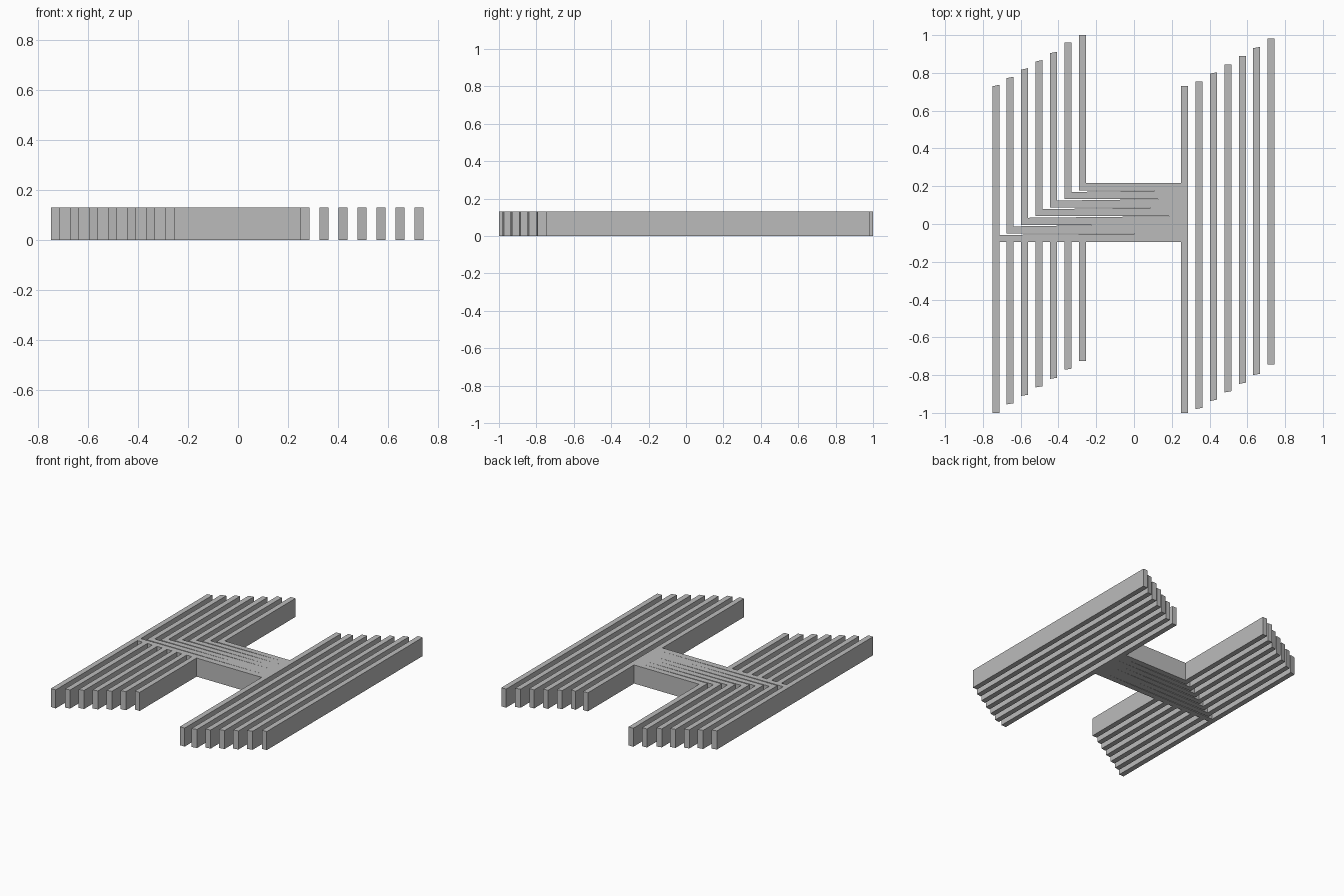
import bpy
import bmesh

HEIGHT = 0.13
WIDTH = 0.037      # thickness of every bar
PITCH = 0.0762     # spacing of the upright bars
ROW = 0.0455       # spacing of the crossbar rows
CROSS_BOTTOM = -0.095
CROSS_END = 0.25

cube = bpy.data.objects.get("Cube")
if cube:
    bpy.data.objects.remove(cube, do_unlink=True)

grey = bpy.data.materials.new("plain grey")
grey.use_nodes = True
COLOUR = (0.5, 0.5, 0.5, 1)
grey.diffuse_color = COLOUR
grey.node_tree.nodes["Principled BSDF"].inputs["Base Color"].default_value = COLOUR


def slab(name, outline):
    """Extrude a flat outline up to the common height."""
    bm = bmesh.new()
    face = bm.faces.new([bm.verts.new((x, y, 0)) for x, y in outline])
    up = bmesh.ops.extrude_face_region(bm, geom=[face])["geom"]
    bmesh.ops.translate(bm, vec=(0, 0, HEIGHT),
                        verts=[v for v in up if isinstance(v, bmesh.types.BMVert)])
    bmesh.ops.recalc_face_normals(bm, faces=bm.faces)
    mesh = bpy.data.meshes.new(name)
    bm.to_mesh(mesh)
    bm.free()
    mesh.materials.append(grey)
    bpy.context.collection.objects.link(bpy.data.objects.new(name, mesh))


# Left side: elbow bars that turn into the crossbar, and the lower bars
upper_tops = [0.737, 0.78, 0.825, 0.868, 0.912, 0.96, 1.0]
lower_ends = [-1.0, -0.955, -0.91, -0.865, -0.82, -0.772, -0.725]
gap_ends = [0.24, -0.04, 0.23, 0.16, 0.24, 0.24, 0.24]
for i in range(7):
    left = -0.75 + i * PITCH * 1.0 + (0.0 if i < 6 else 0.001)
    right = left + WIDTH
    low = CROSS_BOTTOM + i * ROW
    slant = 0.008 if i < 5 else 0
    # the slit above each row narrows to nothing towards the right
    last = i == 6
    rise = low + (WIDTH + 0.003 if last else ROW)
    start = rise if last else low + WIDTH
    slab(f"elbow_bar_{i + 1}", [
        (left, low), (CROSS_END, low), (CROSS_END, rise), (gap_ends[i], rise),
        (right, start), (right, upper_tops[i]), (left, upper_tops[i] - slant)])
    tilt = 0.006 if 0 < i < 6 else 0
    slab(f"lower_left_bar_{i + 1}", [
        (left, lower_ends[i]), (right, lower_ends[i] + tilt),
        (right, CROSS_BOTTOM), (left, CROSS_BOTTOM)])

# Right side: straight bars, the first one closing the crossbar
right_tops = [0.73, 0.755, 0.803, 0.845, 0.89, 0.938, 0.982]
right_ends = [-1.0, -0.98, -0.937, -0.892, -0.847, -0.8, -0.745]
for i in range(7):
    left = CROSS_END + i * PITCH
    right = left + WIDTH
    tilt = 0.007 if 0 < i < 6 else 0
    slant = 0.007 if i in (2, 5) else 0
    slab(f"right_bar_{i + 1}", [
        (left, right_ends[i]), (right, right_ends[i] + tilt),
        (right, right_tops[i]), (left, right_tops[i] - slant)])
